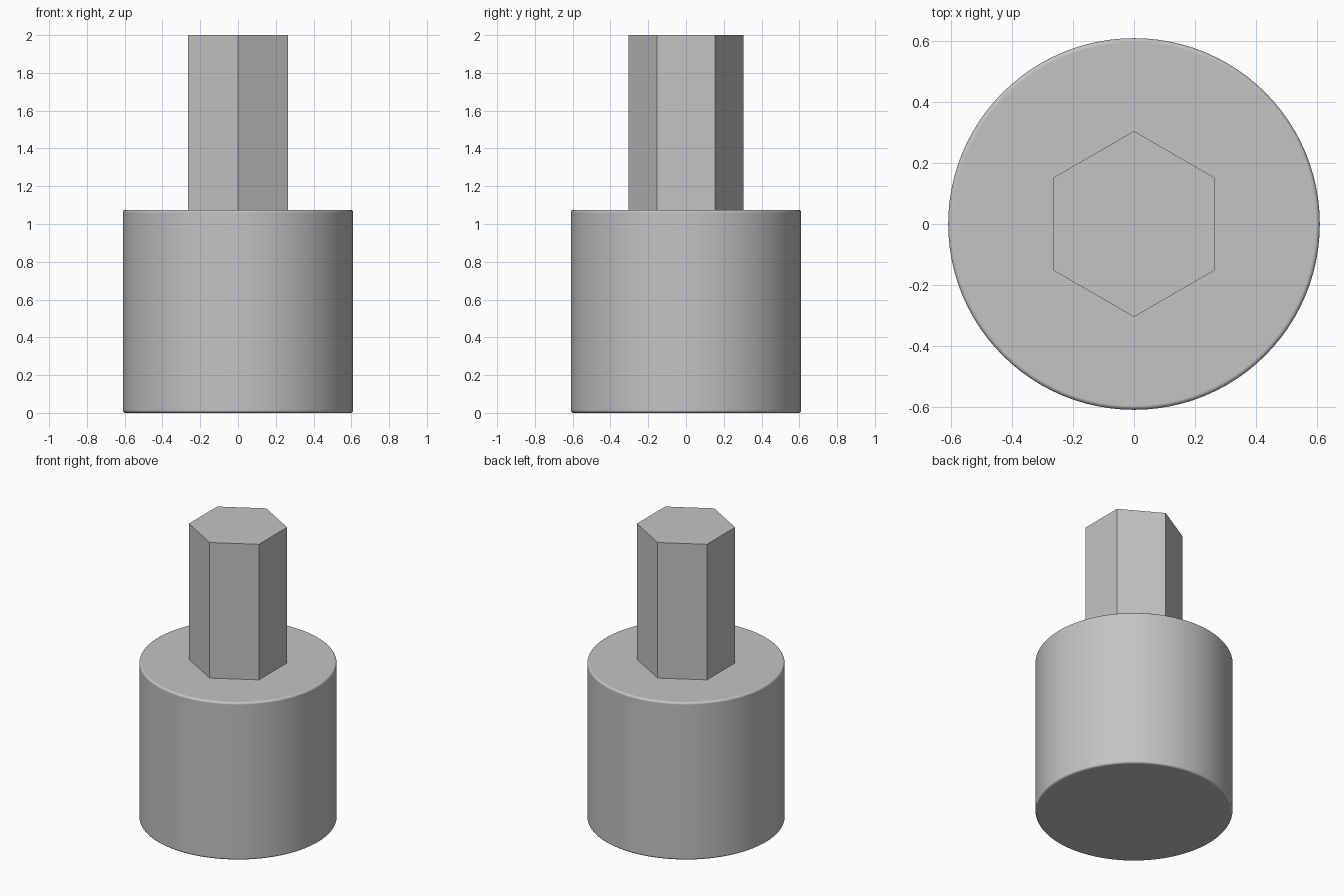
import bpy
import math

cube = bpy.data.objects.get("Cube")
if cube:
    bpy.data.objects.remove(cube, do_unlink=True)

BODY_RADIUS, BODY_HEIGHT = 0.61, 1.075
SHANK_RADIUS, TOTAL_HEIGHT = 0.305, 2.0

# Single plain grey
grey = bpy.data.materials.new("plain_grey")
grey.use_nodes = True
colour = (0.55, 0.55, 0.55, 1)
grey.diffuse_color = colour
grey.node_tree.nodes["Principled BSDF"].inputs["Base Color"].default_value = colour


def prism(name, sides, radius, bottom, top, turn=0.0):
    """Upright prism or cylinder between two heights."""
    bpy.ops.mesh.primitive_cylinder_add(
        vertices=sides, radius=radius, depth=top - bottom,
        location=(0, 0, (bottom + top) / 2), rotation=(0, 0, turn))
    obj = bpy.context.object
    obj.name = name
    obj.data.materials.append(grey)
    return obj


# Round body with softly rounded rims
body = prism("round_body", 96, BODY_RADIUS, 0, BODY_HEIGHT)
bpy.ops.object.shade_smooth()
rim = body.modifiers.new("rounded_rims", 'BEVEL')
rim.width = 0.014
rim.segments = 4
rim.limit_method = 'ANGLE'
rim.angle_limit = math.radians(40)
rim.harden_normals = True

# Hexagonal shank, corners toward front and back, standing on the body
shank = prism("hex_shank", 6, SHANK_RADIUS, BODY_HEIGHT, TOTAL_HEIGHT)
bpy.ops.object.shade_flat()
